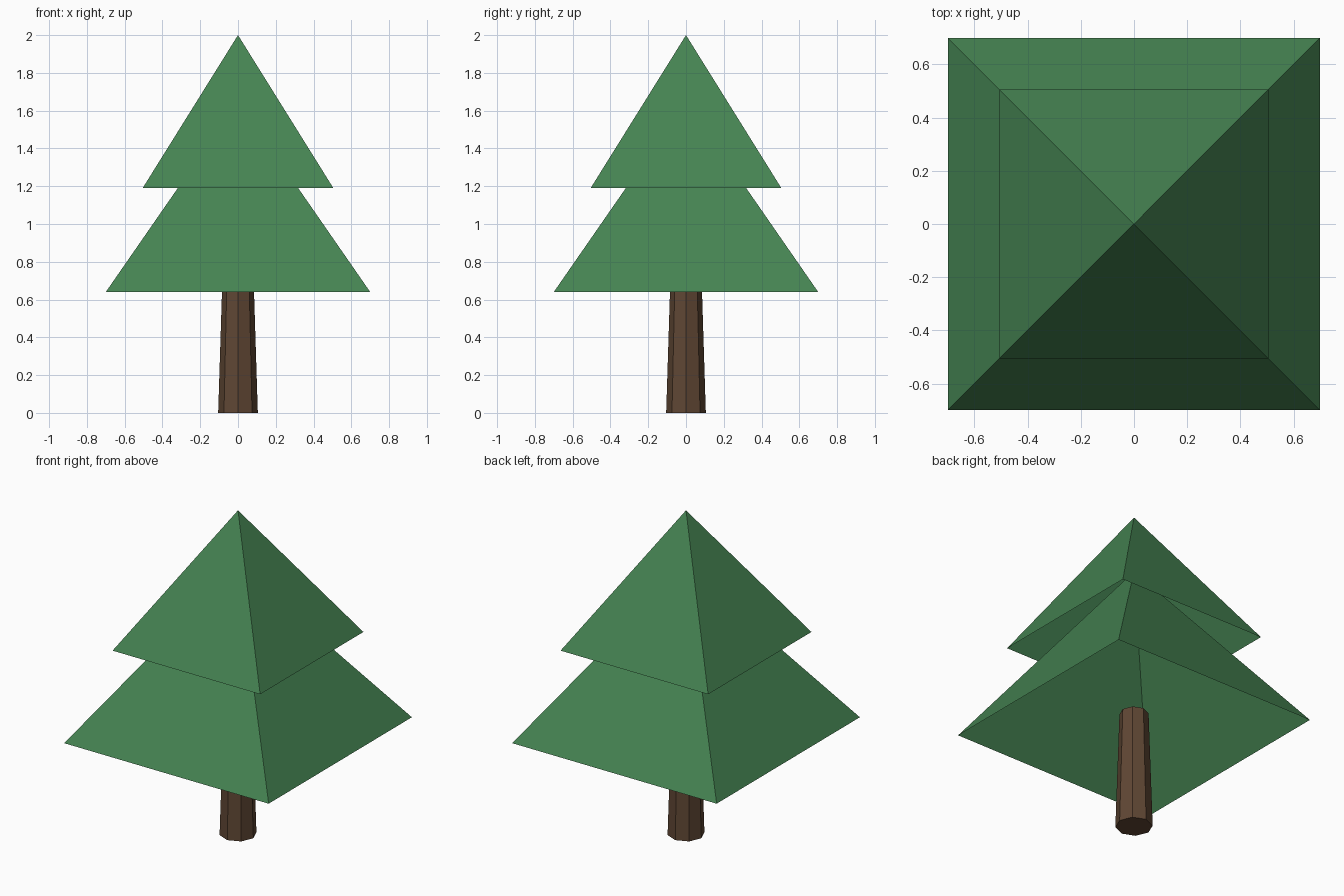
import bpy
from math import pi, sqrt

if "Cube" in bpy.data.objects:
    bpy.data.objects.remove(bpy.data.objects["Cube"])


def material(name, rgb):
    mat = bpy.data.materials.new(name)
    mat.diffuse_color = (*rgb, 1)
    mat.use_nodes = True
    mat.node_tree.nodes["Principled BSDF"].inputs["Base Color"].default_value = mat.diffuse_color
    return mat


def cone(name, sides, r_bottom, r_top, z0, z1, mat, fill, turn=0):
    bpy.ops.mesh.primitive_cone_add(
        vertices=sides, radius1=r_bottom, radius2=r_top, depth=z1 - z0,
        end_fill_type=fill, location=(0, 0, (z0 + z1) / 2), rotation=(0, 0, turn))
    ob = bpy.context.object
    ob.name = name
    ob.data.materials.append(mat)
    return ob


green = material("foliage_green", (0.06, 0.23, 0.085))
brown = material("bark_brown", (0.115, 0.062, 0.034))

# Tapered octagonal trunk, ending just inside the lower foliage
cone("trunk", 8, 0.105, 0.082, 0, 0.73, brown, 'NGON')

# Foliage tiers: hollow four-sided pyramids, open underneath
for name, half, z0, z1 in (("lower_foliage", 0.70, 0.64, 1.65),
                           ("upper_foliage", 0.505, 1.19, 2.0)):
    cone(name, 4, half * sqrt(2), 0, z0, z1, green, 'NOTHING', pi / 4)
